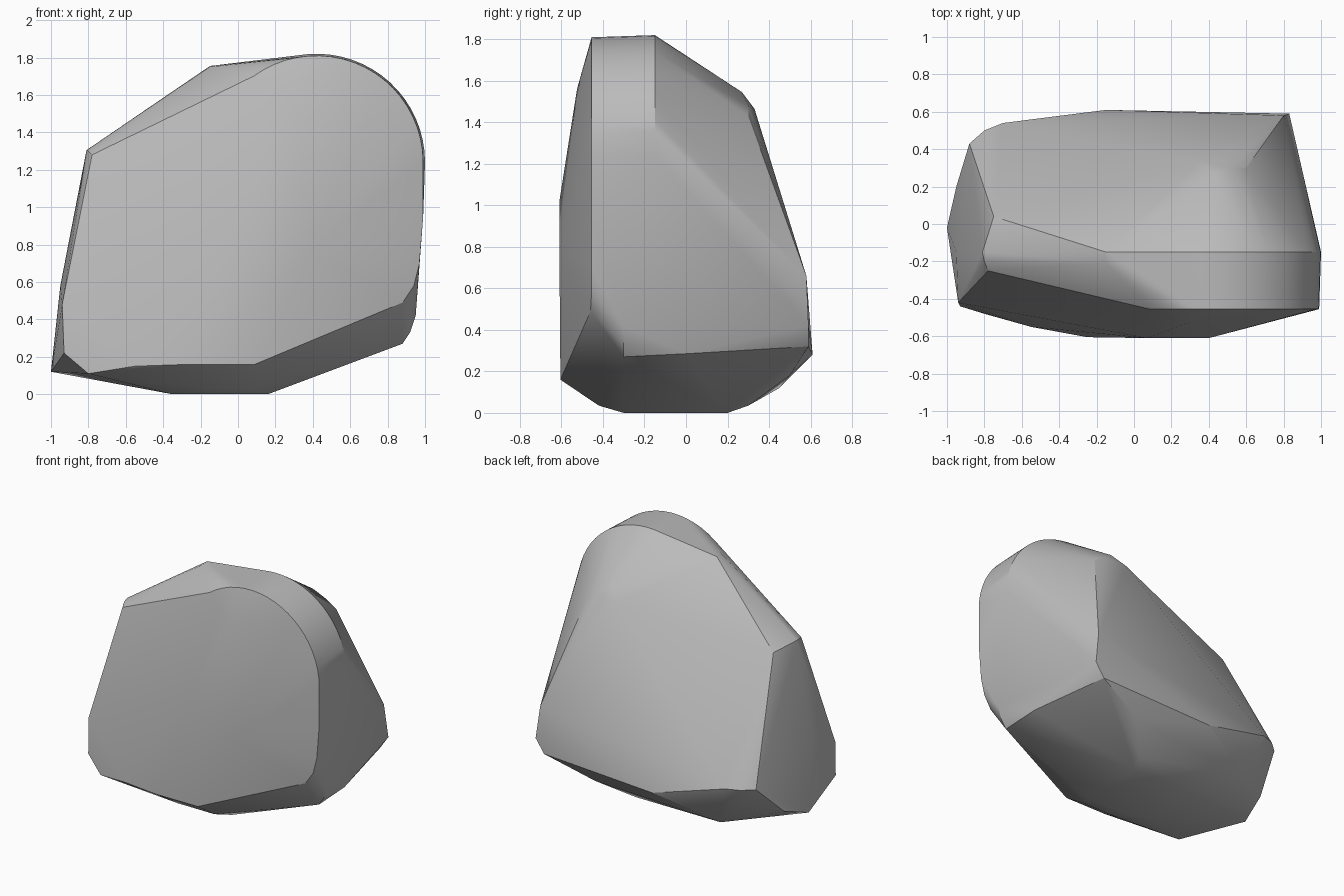
import bpy
import bmesh
import math
from mathutils import Vector

default_cube = bpy.data.objects.get("Cube")
if default_cube:
    bpy.data.objects.remove(default_cube, do_unlink=True)


def make_material(name, color):
    material = bpy.data.materials.new(name)
    material.use_nodes = True
    material.diffuse_color = color
    shader = material.node_tree.nodes["Principled BSDF"]
    shader.inputs["Base Color"].default_value = color
    shader.inputs["Roughness"].default_value = 0.8
    return material


def arc(center_x, center_z, radius, y, start, end, steps):
    """Points along a circular rim standing in the xz plane."""
    points = []
    for step in range(steps + 1):
        angle = math.radians(start + (end - start) * step / steps)
        points.append((center_x + radius * math.cos(angle), y,
                       center_z + radius * math.sin(angle)))
    return points


def hull_object(name, point_groups, material):
    """Wrap one faceted stone surface around all the corner groups."""
    bm = bmesh.new()
    for group in point_groups:
        for point in group:
            bm.verts.new(Vector(point))
    result = bmesh.ops.convex_hull(bm, input=bm.verts)
    unused = {v for key in ("geom_interior", "geom_unused")
              for v in result[key] if isinstance(v, bmesh.types.BMVert)}
    bmesh.ops.delete(bm, geom=list(unused), context="VERTS")
    bmesh.ops.dissolve_limit(bm, angle_limit=math.radians(1),
                             verts=bm.verts, edges=bm.edges)
    bmesh.ops.recalc_face_normals(bm, faces=bm.faces)
    mesh = bpy.data.meshes.new(name)
    bm.to_mesh(mesh)
    bm.free()
    mesh.materials.append(material)
    obj = bpy.data.objects.new(name, mesh)
    bpy.context.collection.objects.link(obj)
    return obj


# Rounded shoulder: front rim and the ridge behind it
front_rim = arc(.42, 1.24, .57, -.455, 126, 0, 20)
ridge_rim = arc(.42, 1.24, .58, -.15, 95, 0, 16)
front_rim_lower = [(.99, -.455, .95), (.97, -.455, .7), (.94, -.455, .58), (.88, -.46, .49)]

# Bulging front face
front_face = [(.3, -.525, 1.56), (.07, -.61, 1.02), (.4, -.61, .78),
              (-.25, -.605, .16), (.09, -.605, .16), (-.55, -.55, .15)]

# Upper left shoulder
left_shoulder = [(-.15, -.15, 1.755), (-.15, -.21, 1.75), (-.81, -.15, 1.305),
                 (-.8, -.2, 1.3), (-.78, -.25, 1.28), (-.75, .04, 1.27)]

# Left flank
left_flank = [(-.94, -.42, .48), (-.93, -.44, .22), (-.8, -.48, .11), (-1, -.02, .12),
              (-.95, -.15, .58), (-.95, .2, .2), (-.88, .43, .43), (-.8, .5, .43)]

# Back slope and its rounded top corner
back_top = [(.35, .33, 1.465), (.43, .27, 1.545), (.52, .3, 1.48), (.6, .3, 1.43), (.65, .28, 1.34)]
back_base = [(-.7, .54, .43), (-.6, .45, .12), (-.15, .61, .28), (.83, .59, .42),
             (.8, .58, .66), (.76, .59, .32), (.4, .5, .18)]

# Lower right corner
right_base = [(.95, -.3, .42), (.92, -.3, .33), (.88, -.3, .27), (.88, 0, .285)]

# Flat underside
underside = [(-.35, -.25, 0), (-.2, -.3, 0), (.16, -.3, 0), (.16, .2, 0),
             (-.3, .2, 0), (.2, .3, .035), (-.2, -.42, .035), (.1, -.42, .035)]

stone = make_material("stone grey", (.5, .5, .5, 1))
boulder = hull_object("boulder", [front_rim, ridge_rim, front_rim_lower, front_face,
                                  left_shoulder, left_flank, back_top, back_base,
                                  right_base, underside], stone)

# Soft shading across gentle facets, crisp along the main edges
bpy.ops.object.select_all(action="DESELECT")
bpy.context.view_layer.objects.active = boulder
boulder.select_set(True)
bpy.ops.object.shade_smooth_by_angle(angle=math.radians(25))
